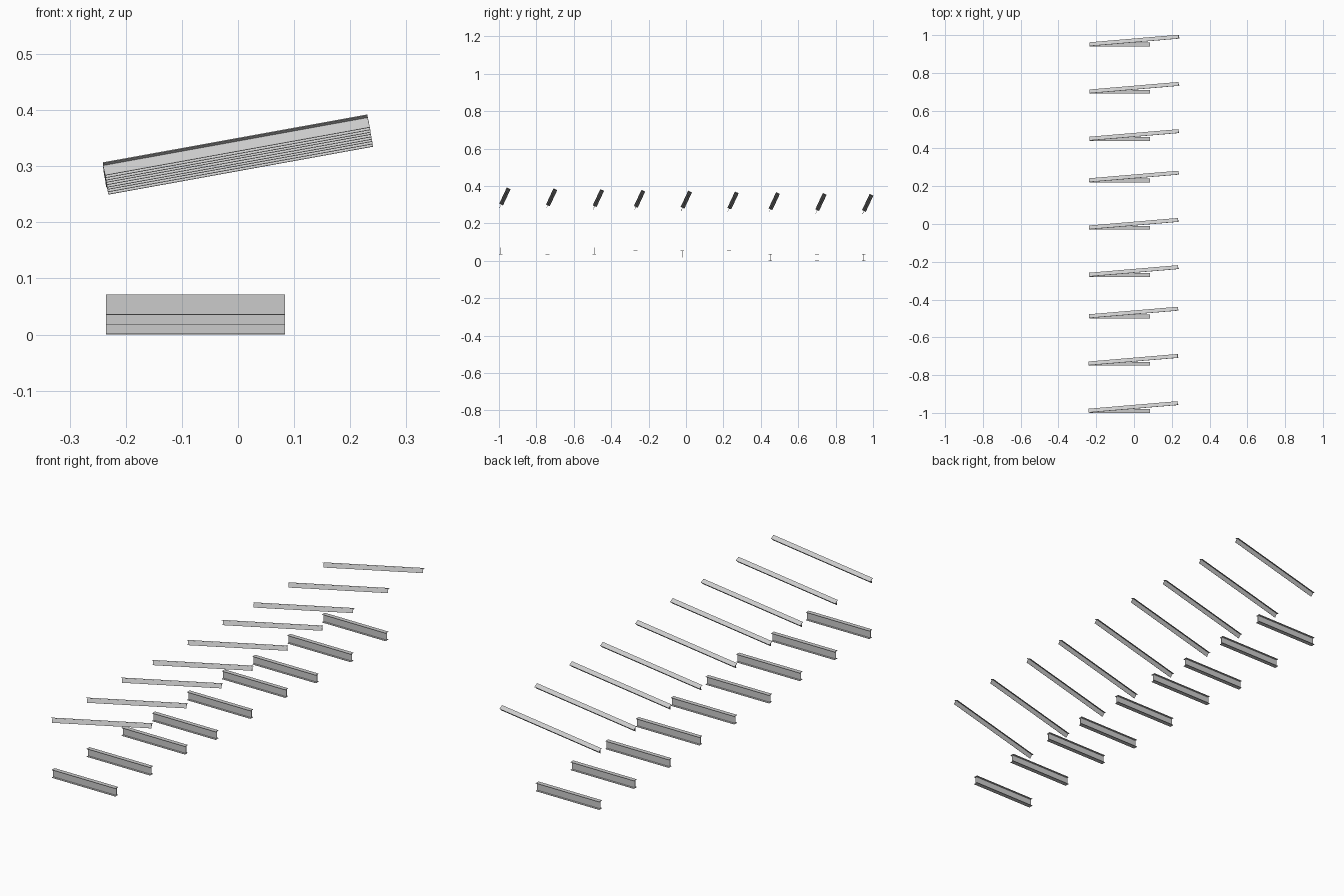
import bpy, bmesh
from math import radians
from mathutils import Matrix, Vector

if "Cube" in bpy.data.objects:
    bpy.data.objects.remove(bpy.data.objects["Cube"])

T = 0.0016  # sheet thickness of flanges and webs


def extrude_profile(name, pts, length, matrix):
    """Closed (y, z) profile swept along local x, centred on the origin."""
    bm = bmesh.new()
    face = bm.faces.new([bm.verts.new((-length / 2, y, z)) for y, z in pts])
    ext = bmesh.ops.extrude_face_region(bm, geom=[face])
    bmesh.ops.translate(bm, vec=(length, 0, 0),
                        verts=[g for g in ext["geom"] if isinstance(g, bmesh.types.BMVert)])
    bmesh.ops.recalc_face_normals(bm, faces=bm.faces)
    mesh = bpy.data.meshes.new(name)
    bm.to_mesh(mesh)
    bm.free()
    ob = bpy.data.objects.new(name, mesh)
    ob.matrix_world = matrix
    bpy.context.collection.objects.link(ob)
    return ob


def i_profile(w, h):
    half = [(w / 2, 0), (w / 2, T), (T / 2, T), (T / 2, h - T), (w / 2, h - T), (w / 2, h)]
    return half + [(-y, z) for y, z in reversed(half)]


def t_profile(w, h):
    half = [(T / 2, -h), (T / 2, -T), (w / 2, -T), (w / 2, 0)]
    return half + [(-y, z) for y, z in reversed(half)]


# three bays of three beams; upper beams pitched along x and rolled back
tilt = Matrix.Rotation(radians(-25), 4, 'X') @ Matrix.Rotation(radians(-11.3), 4, 'Y')
for bay in range(3):
    for i in range(3):
        y = -0.99 + 0.72 * bay + 0.25 * i
        n = bay * 3 + i + 1
        # level lower beam, each bay one step lower
        extrude_profile(f"lower_beam_{n}", i_profile(0.02, 0.0365), 0.319,
                        Matrix.Translation((-0.076, y, 0.0352 - 0.0176 * bay)))
        # inclined upper beam, falling gently towards the back
        run = y + 0.99
        pos = Vector((-0.005 + 0.003 * run, y + 0.022, 0.345 - 0.0175 * run))
        extrude_profile(f"upper_beam_{n}", t_profile(0.022, 0.021), 0.481,
                        Matrix.Translation(pos) @ tilt)
